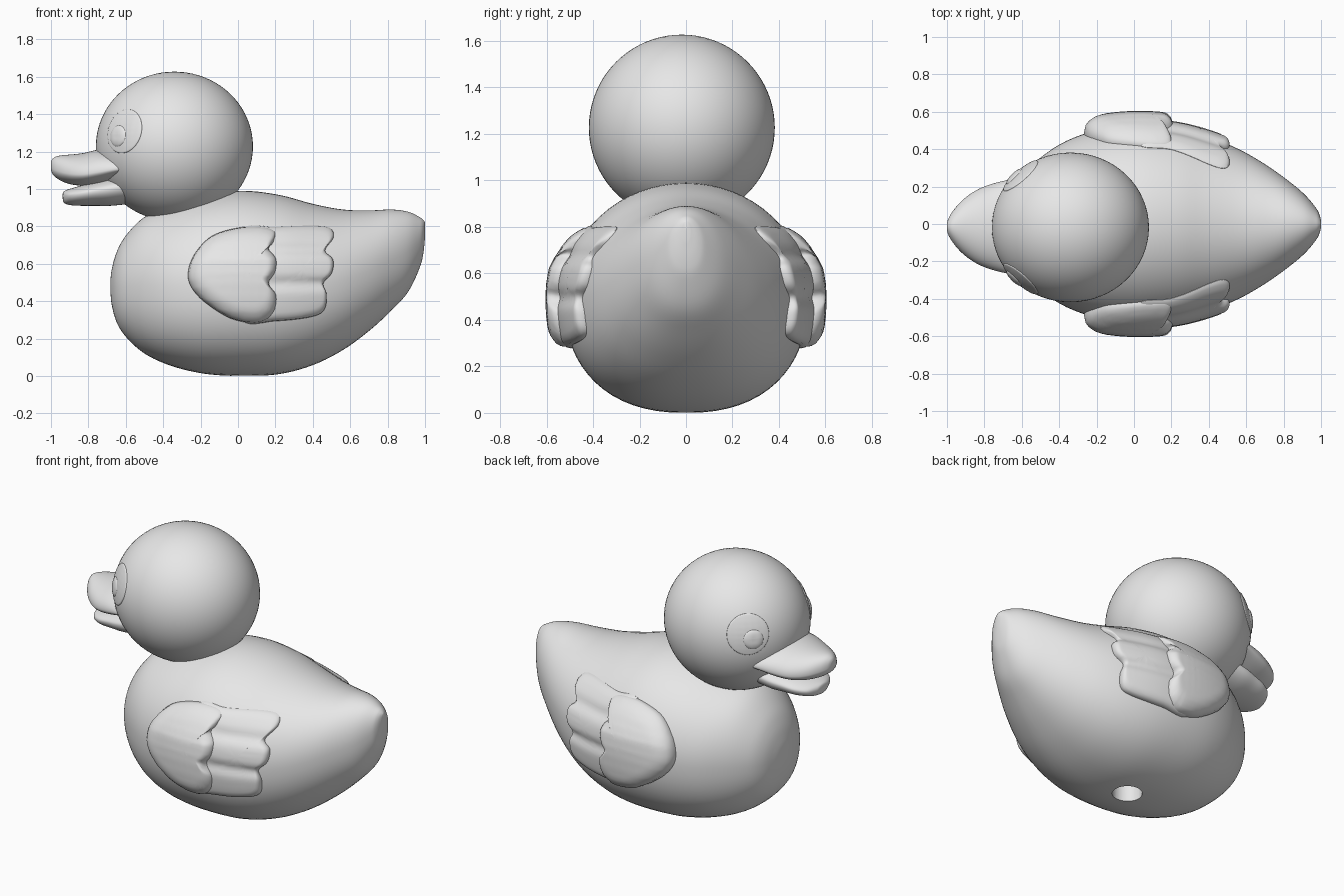
import bpy, bmesh
from math import sin, cos, pi, exp, sqrt, copysign
from mathutils import Vector
from mathutils.bvhtree import BVHTree

default = bpy.data.objects.get("Cube")
if default:
    bpy.data.objects.remove(default, do_unlink=True)

# Single plain colour
grey = bpy.data.materials.new("plain grey")
grey.use_nodes = True
grey.diffuse_color = (0.8, 0.8, 0.8, 1)
grey.node_tree.nodes["Principled BSDF"].inputs["Base Color"].default_value = grey.diffuse_color


def spline(points, steps, closed=False):
    """Smooth curve through points of any dimension."""
    n = len(points)
    pick = (lambda i: points[i % n]) if closed else (lambda i: points[min(max(i, 0), n - 1)])
    result = []
    for i in range(n if closed else n - 1):
        quad = [pick(i + k) for k in (-1, 0, 1, 2)]
        for s in range(steps):
            t = s / steps
            result.append([b + 0.5 * t * (c - a + t * (2 * a - 5 * b + 4 * c - d + t * (3 * (b - c) + d - a)))
                           for a, b, c, d in zip(*quad)])
    if not closed:
        result.append(list(points[-1]))
    return result


def skin(bm, rings, first, last=None):
    """Bridge rings of vertices and close the ends with fans."""
    n = len(rings[0])
    for a, b in zip(rings, rings[1:]):
        for j in range(n):
            bm.faces.new((a[j], a[(j + 1) % n], b[(j + 1) % n], b[j]))
    for ring, tip in ((rings[0], first), (rings[-1], last)):
        if tip is not None:
            for j in range(n):
                bm.faces.new((ring[j], ring[(j + 1) % n], tip))
    bmesh.ops.recalc_face_normals(bm, faces=bm.faces[:])


def finish(name, bm):
    mesh = bpy.data.meshes.new(name)
    bm.to_mesh(mesh)
    obj = bpy.data.objects.new(name, mesh)
    bpy.context.collection.objects.link(obj)
    mesh.materials.append(grey)
    return obj


def activate(obj):
    bpy.ops.object.select_all(action="DESELECT")
    obj.select_set(True)
    bpy.context.view_layer.objects.active = obj


def smooth(obj):
    activate(obj)
    bpy.ops.object.shade_smooth_by_angle(angle=pi / 4)


def loft(name, stations, y0=0, waist=.5, fullness=1, sides=64):
    """Rounded sections along x, each (x, half width, bottom, top).
    waist is the relative height of the widest point, fullness below one squares the lower half."""
    bm = bmesh.new()
    rings, centres = [], []
    for x, w, lo, hi in spline(stations, 5):
        mid = lo + (hi - lo) * waist
        centres.append((x, y0, mid))
        ring = []
        for j in range(sides):
            c, s = cos(2 * pi * j / sides), sin(2 * pi * j / sides)
            power, half = (1, hi - mid) if s >= 0 else (fullness, mid - lo)
            ring.append(bm.verts.new((x, y0 + copysign(w * abs(c) ** power, c),
                                      mid + copysign(half * abs(s) ** power, s))))
        rings.append(ring)
    skin(bm, rings, bm.verts.new(centres[0]), bm.verts.new(centres[-1]))
    tree = BVHTree.FromBMesh(bm)
    return finish(name, bm), tree


def patch(name, tree, outline, origin, u, v, height, edge, relief=None):
    """Raised pad with a rounded rim, wrapped onto a surface seen along u x v."""
    d = u.cross(v).normalized()
    cu = sum(p[0] for p in outline) / len(outline)
    cv = sum(p[1] for p in outline) / len(outline)
    bm = bmesh.new()

    def place(a, b, s):
        hit, normal, _, _ = tree.ray_cast(origin + u * a + v * b, -d)
        k = min(1, (1 - s) / edge)
        h = height * sqrt(k * (2 - k))
        if relief:
            h *= relief(b)
        return bm.verts.new(hit + normal * (h if s < 1 else -0.01))

    scales = [1, 0.998] + [1 - edge * k / 6 for k in range(1, 7)]
    scales += [(1 - edge) * k / 12 for k in range(11, 0, -1)]
    rings = [[place(cu + s * (a - cu), cv + s * (b - cv), s) for a, b in outline] for s in scales]
    skin(bm, rings[::-1], place(cu, cv, 0))
    bm.normal_update()
    if sum(f.normal.dot(d) for f in bm.faces) < 0:
        bmesh.ops.reverse_faces(bm, faces=bm.faces[:])
    smooth(finish(name, bm))


# Body
body, body_tree = loft("body", [
    (-.682, .03, .45, .51), (-.675, .09, .38, .57), (-.65, .18, .29, .66), (-.6, .26, .21, .75),
    (-.5, .355, .12, .85), (-.36, .445, .055, .91), (-.18, .505, .012, .965), (.02, .525, 0, .99),
    (.22, .51, .01, .968), (.4, .465, .058, .92), (.56, .4, .138, .89), (.7, .32, .24, .885),
    (.82, .235, .35, .89), (.91, .16, .45, .878), (.97, .09, .575, .85), (.99, .055, .65, .835),
    (1, .018, .74, .822)], fullness=.87)

# Air hole cut into the underside
bpy.ops.mesh.primitive_cylinder_add(vertices=40, radius=.085, depth=.3, location=(.05, 0, 0))
cutter = bpy.context.object
cutter.name = "hole_cutter"
cutter.hide_render = True
cutter.data.materials.append(grey)
cut = body.modifiers.new("hole", "BOOLEAN")
cut.operation, cut.solver, cut.object = "DIFFERENCE", "EXACT", cutter
activate(body)
bpy.ops.object.modifier_apply(modifier="hole")
bpy.data.objects.remove(cutter, do_unlink=True)
smooth(body)

# Head
centre = Vector((-.34, -.018, 1.227))
radii = Vector((.42, .4, .4))
bm = bmesh.new()
bmesh.ops.create_uvsphere(bm, u_segments=64, v_segments=40, radius=1)
for vert in bm.verts:
    vert.co = centre + vert.co * radii
bm.normal_update()
head_tree = BVHTree.FromBMesh(bm)
smooth(finish("head", bm))

# Bill: drooping upper half over a thick lower half
upper, _ = loft("upper_bill", [
    (-1, .02, 1.105, 1.145), (-.992, .045, 1.08, 1.16), (-.97, .082, 1.058, 1.174), (-.93, .13, 1.036, 1.181),
    (-.88, .172, 1.022, 1.185), (-.82, .207, 1.018, 1.193), (-.74, .235, 1.028, 1.21),
    (-.65, .255, 1.055, 1.2), (-.56, .27, 1.09, 1.15)], -.015, waist=.35)
lower, _ = loft("lower_bill", [
    (-.937, .025, .945, .975), (-.93, .06, .926, .988), (-.9, .115, .914, 1), (-.84, .155, .91, 1.018),
    (-.76, .175, .91, 1.04), (-.68, .19, .91, 1.06), (-.58, .19, .92, 1.08)], -.015, waist=.6)
smooth(upper)
smooth(lower)

# Wing outlines as (x, z): rounded front lobe and scalloped back feathers
front_lobe = spline([
    (-.265, .55), (-.23, .65), (-.14, .745), (0, .79), (.13, .795), (.2, .77), (.19, .71), (.165, .675),
    (.205, .62), (.2, .55), (.165, .495), (.205, .43), (.2, .36), (.165, .31), (.09, .285), (-.04, .31),
    (-.17, .39), (-.245, .47)], 6, True)
feathers = spline([
    (.02, .785), (.2, .795), (.4, .803), (.49, .79), (.51, .74), (.465, .67), (.505, .62), (.5, .55),
    (.455, .495), (.47, .43), (.455, .35), (.38, .315), (.2, .295), (.02, .3), (-.02, .55)], 6, True)


def thin_top(z):
    return min(1, .35 + max(0, .82 - z) * 3)


def feather_relief(z):
    return thin_top(z) * (1 - .4 * sum(exp(-((z - valley) / .03) ** 2) for valley in (.67, .495)))


up = Vector((0, 0, 1))
circle = [(cos(2 * pi * k / 48), sin(2 * pi * k / 48)) for k in range(48)]

for label, side in (("left", -1), ("right", 1)):
    # Wings, mirrored across the body
    along = Vector((-side, 0, 0))
    for name, outline, height, edge, relief in (
            ("wing_front", front_lobe, .08, .36, thin_top),
            ("wing_feathers", feathers, .04, .2, feather_relief)):
        flat = [(-side * x, z) for x, z in outline]
        patch(f"{label}_{name}", body_tree, flat, Vector((0, side * 2, 0)), along, up, height, edge, relief)

    # Eyes: a low disc with a domed pupil
    for name, x, z, size, height, edge in (
            ("eye", -.617, 1.312, .12, .005, .08), ("pupil", -.642, 1.283, .06, .014, .7)):
        a, c = (x - centre.x) / radii.x, (z - centre.z) / radii.z
        spot = Vector((a, side * sqrt(1 - a * a - c * c), c))
        d = Vector([p / r for p, r in zip(spot, radii)]).normalized()
        u = up.cross(d).normalized()
        ring = [(size * p, size * q) for p, q in circle]
        patch(f"{label}_{name}", head_tree, ring, centre + spot * radii + d, u, d.cross(u), height, edge)
